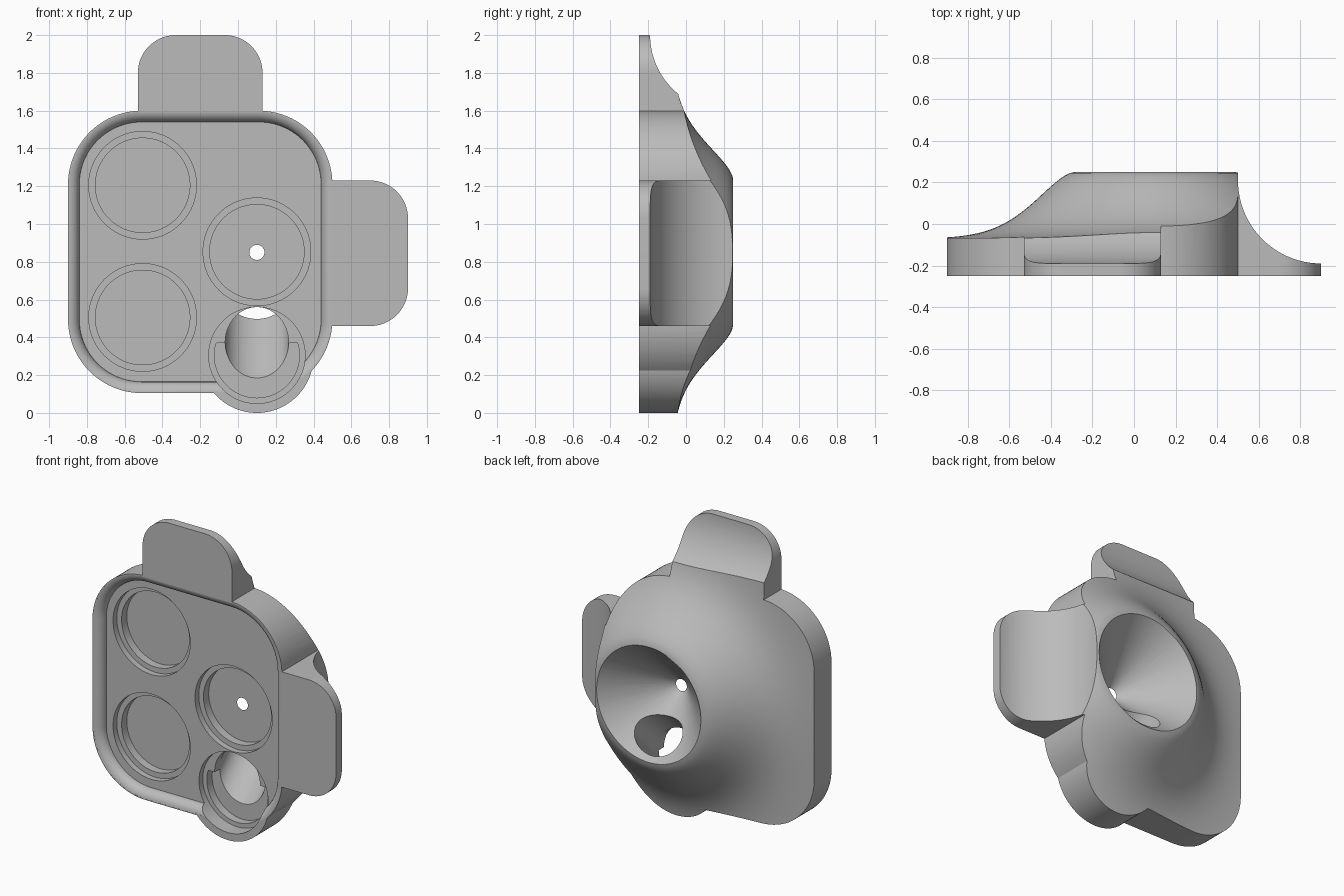
import bpy, bmesh, math
from math import sin, cos, pi

cube = bpy.data.objects.get("Cube")
if cube:
    bpy.data.objects.remove(cube, do_unlink=True)

grey = bpy.data.materials.new("grey_plastic")
grey.use_nodes = True
grey.diffuse_color = (0.5, 0.5, 0.5, 1)
grey.node_tree.nodes["Principled BSDF"].inputs["Base Color"].default_value = (0.5, 0.5, 0.5, 1)

FRONT, BACK = -0.25, 0.25
PANEL, STEP, FLOOR = -0.19, -0.15, -0.095
CONE_X, CONE_Z, RIM = 0.1, 0.85, 0.385


def circle(cx, cz, r, rz=None, n=96):
    rz = rz or r
    return [(cx + r * cos(2 * pi * i / n), cz + rz * sin(2 * pi * i / n)) for i in range(n)]


def rounded_rect(x0, x1, z0, z1, radii, n=20):
    """Radii run counter-clockwise from the lower left corner."""
    pts = []
    corners = [(x0, z0, 1, 1), (x1, z0, -1, 1), (x1, z1, -1, -1), (x0, z1, 1, -1)]
    for k, ((x, z, sx, sz), r) in enumerate(zip(corners, radii)):
        if r == 0:
            pts.append((x, z))
            continue
        for i in range(n + 1):
            a = pi + k * pi / 2 + i * pi / 2 / n
            pts.append((x + sx * r + r * cos(a), z + sz * r + r * sin(a)))
    return pts


def loft(name, sections, axis="y"):
    """Closed solid through equal-length outlines placed along an axis."""
    place = {"y": lambda p, t: (p[0], t, p[1]),
             "x": lambda p, t: (t, p[0], p[1]),
             "z": lambda p, t: (p[0], p[1], t)}[axis]
    bm = bmesh.new()
    rings = [[bm.verts.new(place(p, t)) for p in pts] for t, pts in sections]
    n = len(rings[0])
    for a, b in zip(rings, rings[1:]):
        for i in range(n):
            j = (i + 1) % n
            bm.faces.new((a[i], a[j], b[j], b[i]))
    bm.faces.new(rings[0])
    bm.faces.new(rings[-1])
    bmesh.ops.recalc_face_normals(bm, faces=bm.faces)
    mesh = bpy.data.meshes.new(name)
    bm.to_mesh(mesh)
    bm.free()
    mesh.materials.append(grey)
    obj = bpy.data.objects.new(name, mesh)
    bpy.context.collection.objects.link(obj)
    return obj


def combine(target, tool, operation, keep=False):
    mod = target.modifiers.new("combine", "BOOLEAN")
    mod.operation, mod.object, mod.solver = operation, tool, "EXACT"
    bpy.context.view_layer.objects.active = target
    bpy.ops.object.modifier_apply(modifier=mod.name)
    if not keep:
        bpy.data.objects.remove(tool, do_unlink=True)


def finish(obj):
    bpy.ops.object.select_all(action="DESELECT")
    obj.select_set(True)
    bpy.context.view_layer.objects.active = obj
    bpy.ops.object.shade_smooth_by_angle(angle=math.radians(28))


# Bell-shaped envelope that forms the back of every part
def bell_height(r):
    return -0.07 + 0.32 * math.exp(-(((r - RIM) / 0.268) ** 1.667))


radii = [1.6, 1.2] + [1.05 - i * (1.05 - RIM) / 28 for i in range(29)]
bell = loft("bell_envelope", [(FRONT, circle(CONE_X, CONE_Z, 1.6))] +
            [(bell_height(r), circle(CONE_X, CONE_Z, r)) for r in radii])
bell.hide_render = True


# Main body: rounded square joined with the lower round lobe
def body_outline(inset):
    return rounded_rect(-0.9 + inset, 0.5 - inset, 0.105 + inset, 1.6 - inset, [0.39 - inset] * 4)


body = loft("body", [(-0.3, body_outline(0)), (0.4, body_outline(0))])
lobe = circle(0.1, 0.3, 0.3)
combine(body, loft("lobe", [(-0.32, lobe), (0.42, lobe)]), "UNION")
combine(body, bell, "INTERSECT", keep=True)

# Front panel recess with a rounded lip
lip = 0.06
angles = [0.12 + i * (pi / 2 - 0.12) / 10 for i in range(11)]
sections = [(-0.3, body_outline(lip * sin(angles[0])))]
sections += [(PANEL - lip * cos(a), body_outline(lip * sin(a))) for a in angles]
combine(body, loft("panel_cutter", sections), "DIFFERENCE")

# Conical funnel in the back
combine(body, loft("funnel_cutter", [
    (BACK - RIM + 0.005, circle(CONE_X, CONE_Z, 0.005)),
    (BACK + 0.1, circle(CONE_X, CONE_Z, RIM + 0.1))]), "DIFFERENCE")

# Three stepped round sockets
for x, z in [(-0.505, 1.205), (-0.505, 0.505), (CONE_X, CONE_Z + 0.003)]:
    wide, narrow = circle(x, z, 0.285), circle(x, z, 0.25)
    combine(body, loft("socket_cutter", [(-0.3, wide), (STEP, wide), (STEP, narrow), (FLOOR, narrow)]),
            "DIFFERENCE")

# Lower socket: full round above, inner step only in its lower half
wide = circle(0.1, 0.305, 0.255)
combine(body, loft("lower_socket_cutter", [(-0.3, wide), (STEP, wide)]), "DIFFERENCE")
low = [(x, min(z, 0.37 - 0.0001 * abs(x))) for x, z in circle(0.1, 0.305, 0.225)]
combine(body, loft("lower_step_cutter", [(-0.31, low), (FLOOR, low)]), "DIFFERENCE")

# Slanted tunnel from the lower socket into the funnel
combine(body, loft("tunnel_cutter", [(y, circle(0.1, z, 0.168, 0.19))
                                     for y, z in [(-0.32, 0.37), (-0.1, 0.37), (0.3, 0.77)]]),
        "DIFFERENCE")
finish(body)

# Two grip tabs, each hollowed at the back by a cylinder
top = rounded_rect(-0.53, 0.13, 1.59, 2.0, [0, 0, 0.2, 0.2])
side = rounded_rect(0.49, 0.9, 0.46, 1.23, [0, 0.2, 0.2, 0])
top_round = circle(0.21, 2.0, 0.4, n=128)
side_round = circle(0.9, 0.21, 0.4, n=128)
for name, outline, hollow, axis, span in [
        ("top_tab", top, top_round, "x", (-0.8, 0.4)),
        ("left_tab", side, side_round, "z", (0.2, 1.5))]:
    tab = loft(name, [(-0.3, outline), (0.2, outline)])
    combine(tab, loft("hollow_cutter", [(t, hollow) for t in span], axis), "DIFFERENCE")
    combine(tab, bell, "INTERSECT", keep=True)
    finish(tab)

bpy.data.objects.remove(bell, do_unlink=True)
